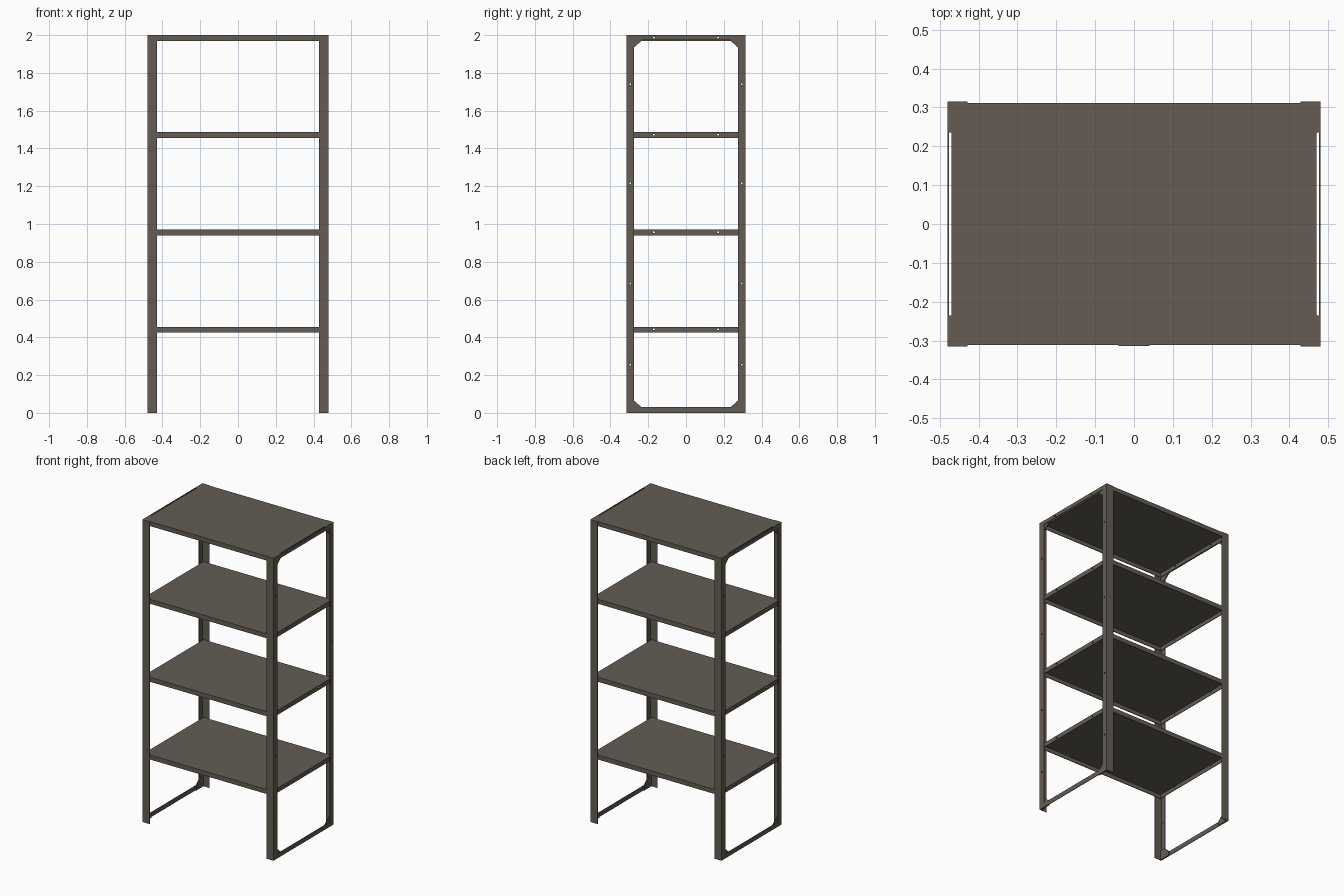
import bpy, bmesh, math
from mathutils import Matrix

if "Cube" in bpy.data.objects:
    bpy.data.objects.remove(bpy.data.objects["Cube"])

mat = bpy.data.materials.new("warm_grey_steel")
mat.diffuse_color = (0.125, 0.108, 0.088, 1)
mat.use_nodes = True
mat.node_tree.nodes["Principled BSDF"].inputs["Base Color"].default_value = mat.diffuse_color

W, D, H, T = 0.48, 0.315, 2.0, 0.004      # half width, half depth, height, sheet thickness
SHELF_W, SHELF_D, LIP = 0.47, D - T, 0.03
SHELF_TOPS = (0.456, 0.97, 1.486, 2.0)


def finish(name, bm):
    bmesh.ops.recalc_face_normals(bm, faces=bm.faces)
    mesh = bpy.data.meshes.new(name)
    bm.to_mesh(mesh)
    bm.free()
    mesh.materials.append(mat)
    ob = bpy.data.objects.new(name, mesh)
    bpy.context.collection.objects.link(ob)
    return ob


def prism(name, pts, vec):
    """Extrude a closed 3D outline along a vector."""
    bm = bmesh.new()
    face = bm.faces.new([bm.verts.new(p) for p in pts])
    new = bmesh.ops.extrude_face_region(bm, geom=[face])["geom"]
    bmesh.ops.translate(bm, vec=vec, verts=[v for v in new if isinstance(v, bmesh.types.BMVert)])
    return finish(name, bm)


def box(name, x0, x1, y0, y1, z0, z1):
    return prism(name, [(x0, y0, z0), (x1, y0, z0), (x1, y1, z0), (x0, y1, z0)], (0, 0, z1 - z0))


# Hidden drill that makes the bolt holes through both sides
bm = bmesh.new()
holes = [(y, z) for y in (-0.295, 0.295) for z in (0.255, 0.685, 1.215, 1.74)]
holes += [(y, top - 0.013) for y in (-0.17, 0.17) for top in SHELF_TOPS]
for y, z in holes:
    m = Matrix.Translation((0, y, z)) @ Matrix.Rotation(math.pi / 2, 4, 'Y')
    bmesh.ops.create_cone(bm, cap_ends=True, segments=8, radius1=0.005, radius2=0.005,
                          depth=1.2, matrix=m)
drill = finish("hole_cutter", bm)
drill.hide_render = True
drill.hide_viewport = True


def drilled(ob):
    mod = ob.modifiers.new("bolt_holes", 'BOOLEAN')
    mod.operation = 'DIFFERENCE'
    mod.solver = 'EXACT'
    mod.object = drill


# Shelves: open trays with a folded-down lip on all four sides
for i, top in enumerate(SHELF_TOPS):
    bm = bmesh.new()
    rings = []
    for inset, z in ((0, top), (0, top - LIP), (T, top - LIP), (T, top - T)):
        x, y = SHELF_W - inset, SHELF_D - inset
        rings.append([bm.verts.new(p) for p in ((-x, -y, z), (x, -y, z), (x, y, z), (-x, y, z))])
    for a, b in zip(rings, rings[1:]):
        for k in range(4):
            bm.faces.new((a[k], a[(k + 1) % 4], b[(k + 1) % 4], b[k]))
    bm.faces.new(rings[0])
    bm.faces.new(rings[-1])
    drilled(finish(f"shelf_{i + 1}", bm))

# Small plate at the middle of the top shelf's front lip
box("front_plate", -0.04, 0.04, -D + 0.001, -SHELF_D, H - 0.028, H - 0.002)

for sx, side in ((-1, "left"), (1, "right")):
    for sy, end in ((-1, "front"), (1, "back")):
        # Corner post: folded angle profile
        outline = [(W, D), (0.428, D), (0.428, D - T), (W - T, D - T), (W - T, 0.275), (W, 0.275)]
        drilled(prism(f"{end}_{side}_post", [(sx * x, sy * y, 0) for x, y in outline], (0, 0, H)))
        # Chamfered corner gussets inside the frame, bottom and top
        shape = [(D - T, 0), (0.235, 0), (0.235, LIP), (0.275, 0.065), (D - T, 0.065)]
        for level in ("lower", "upper"):
            pts = [(sx * SHELF_W, sy * y, z if level == "lower" else H - z) for y, z in shape]
            prism(f"{level}_{end}_{side}_gusset", pts, (sx * (W - T - SHELF_W), 0, 0))
    # Side rails closing the frame at floor and top
    xs = sorted((sx * W, sx * (W - T)))
    box(f"{side}_bottom_rail", *xs, -0.275, 0.275, 0, LIP)
    drilled(box(f"{side}_top_rail", *xs, -0.275, 0.275, H - 0.026, H))
